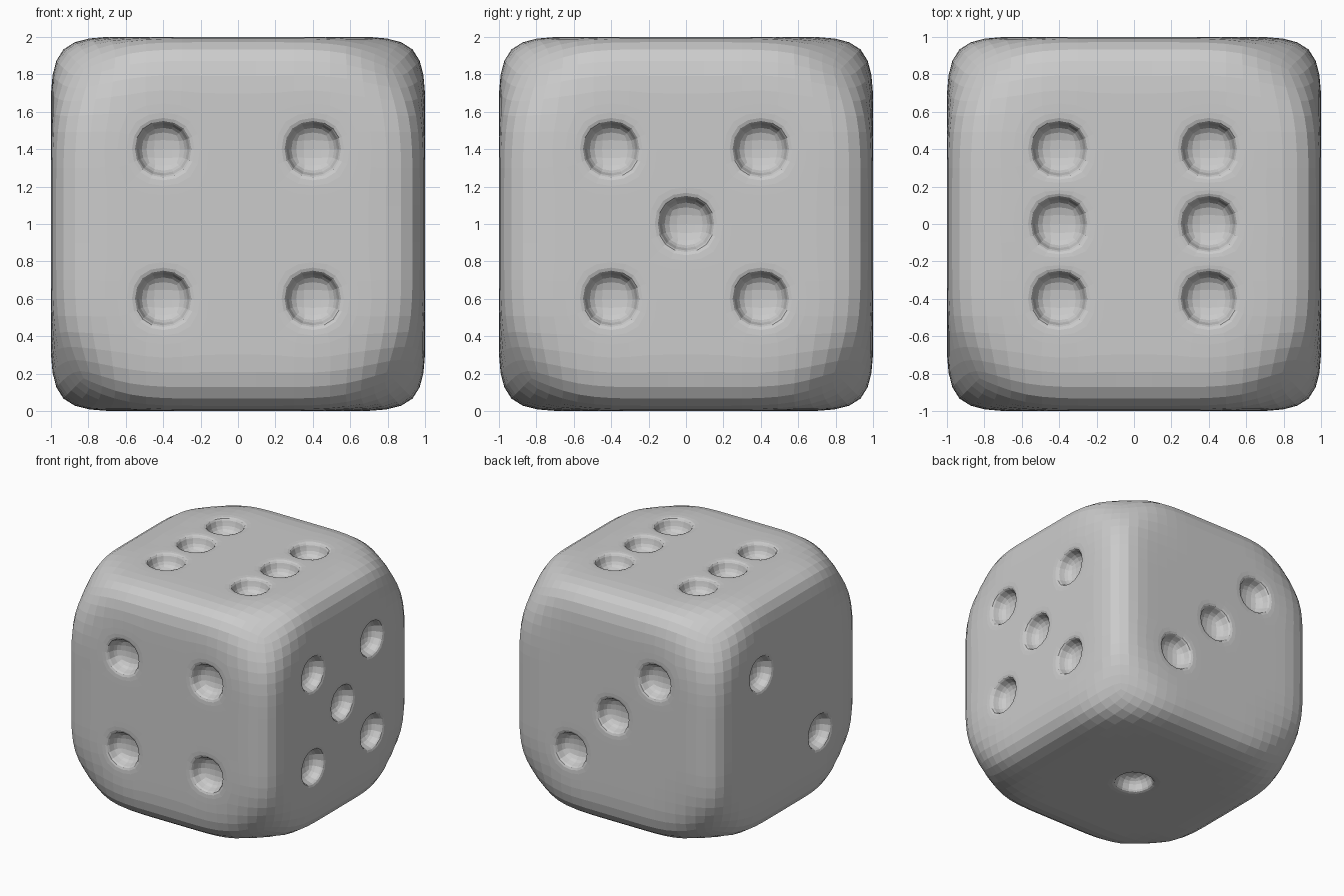
import bpy, bmesh
from mathutils import Vector

if "Cube" in bpy.data.objects:
    bpy.data.objects.remove(bpy.data.objects["Cube"])

S = 0.4  # control-cage cell size; pips sit at cell centres

# Pip positions on each side, as points on a cube centred on the origin
corners = [(a, b) for a in (-S, S) for b in (-S, S)]
pips = [Vector((a, -1, b)) for a, b in corners]                      # front: 4
pips += [Vector((1, a, b)) for a, b in corners + [(0, 0)]]           # right: 5
pips += [Vector((a, b, 1)) for a in (-S, S) for b in (-S, 0, S)]     # top: 6
pips += [Vector((-t, 1, t)) for t in (-S, 0, S)]                     # back: 3
pips += [Vector((-1, t, t)) for t in (-S, S)]                        # left: 2
pips += [Vector((0, 0, -1))]                                         # bottom: 1

# Die body: cube cut into 5 x 5 cells per side
bm = bmesh.new()
bmesh.ops.create_cube(bm, size=2)
bmesh.ops.subdivide_edges(bm, edges=bm.edges[:], cuts=4, use_grid_fill=True)

# Pips: inset each chosen cell, then push it inwards
cells = [f for f in bm.faces
         if any((f.calc_center_median() - p).length < 0.05 for p in pips)]
bmesh.ops.inset_individual(bm, faces=cells, thickness=0.077, depth=0)
for f in cells:
    n = f.normal.copy()
    new = bmesh.ops.extrude_discrete_faces(bm, faces=[f])["faces"][0]
    bmesh.ops.translate(bm, verts=new.verts[:], vec=-0.13 * n)

# Blunt the eight corners
for v in bm.verts:
    if v.co.length > 1.7:
        v.co *= 0.8

bmesh.ops.translate(bm, verts=bm.verts[:], vec=(0, 0, 1))
bmesh.ops.recalc_face_normals(bm, faces=bm.faces[:])
mesh = bpy.data.meshes.new("die")
bm.to_mesh(mesh)
bm.free()
die = bpy.data.objects.new("die", mesh)
bpy.context.collection.objects.link(die)

# Rounded edges and round pips, flat shaded
sub = die.modifiers.new("rounding", "SUBSURF")
sub.levels = sub.render_levels = 2
